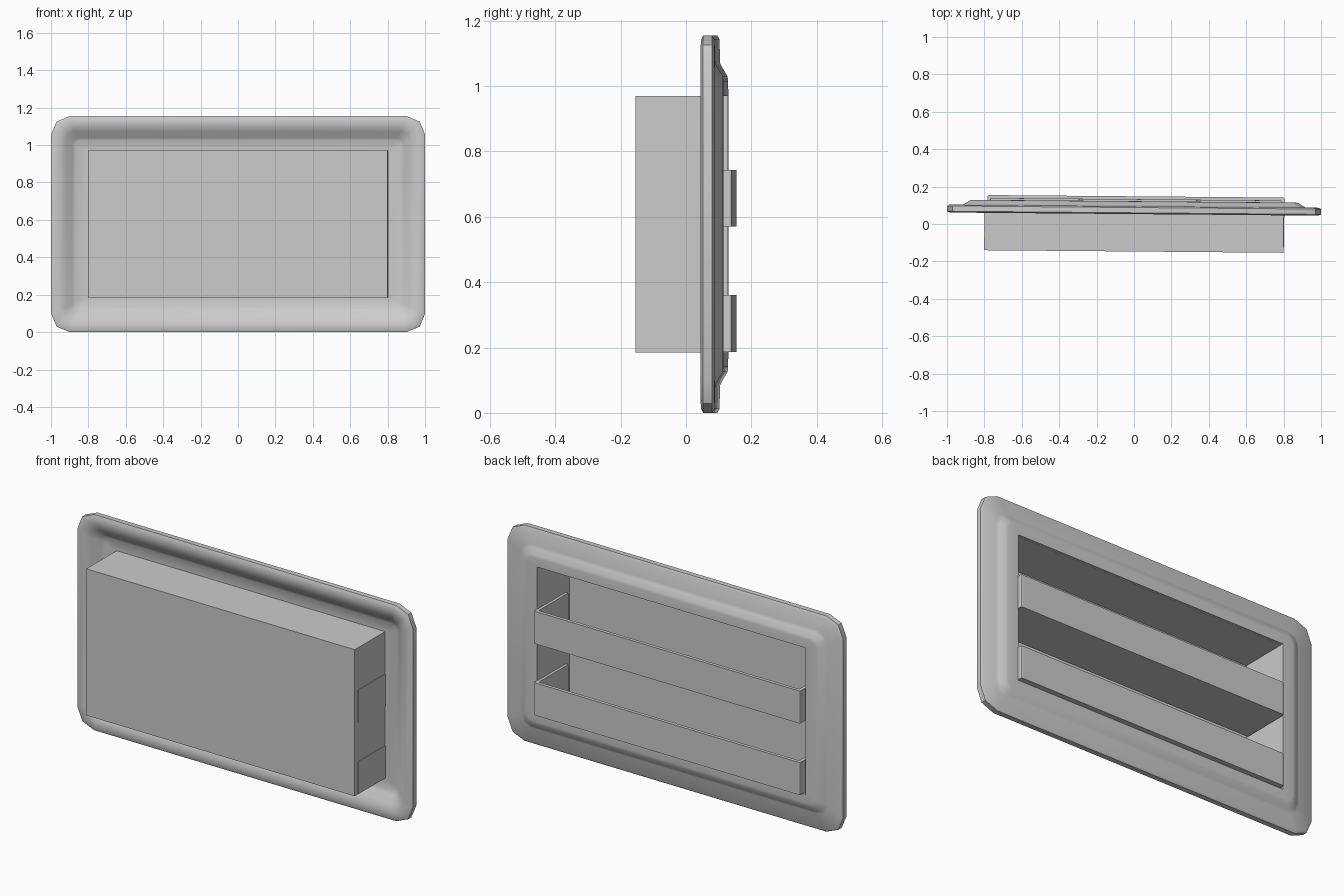
import bpy, bmesh, math
from mathutils import Matrix

if "Cube" in bpy.data.objects:
    bpy.data.objects.remove(bpy.data.objects["Cube"])

CZ = 0.5775                                  # centre height
TILT = Matrix.Rotation(-0.0085, 4, 'Z')      # slight swing of the whole door


def finish(name, bm, smooth=None):
    bmesh.ops.recalc_face_normals(bm, faces=bm.faces)
    bm.transform(TILT)
    mesh = bpy.data.meshes.new(name)
    bm.to_mesh(mesh)
    bm.free()
    ob = bpy.data.objects.new(name, mesh)
    bpy.context.collection.objects.link(ob)
    if smooth:
        bpy.ops.object.select_all(action='DESELECT')
        ob.select_set(True)
        bpy.context.view_layer.objects.active = ob
        bpy.ops.object.shade_smooth_by_angle(angle=math.radians(smooth))
    return ob


def ring(bm, hx, hz, y, r):
    """Rectangular loop with two-segment rounded corners."""
    verts = []
    for i, (sx, sz) in enumerate([(1, 1), (-1, 1), (-1, -1), (1, -1)]):
        for k in range(3):
            a = math.radians(90 * i + 45 * k)
            verts.append(bm.verts.new((sx * (hx - r) + r * math.cos(a), y,
                                       CZ + sz * (hz - r) + r * math.sin(a))))
    return verts


def open_box(bm, x0, x1, y0, y1, z0, z1, is_open, round_back=0):
    """Box with chosen sides removed."""
    bmesh.ops.create_cube(bm, size=1)
    for v in bm.verts:
        v.co = (x1 if v.co.x > 0 else x0, y1 if v.co.y > 0 else y0,
                z1 if v.co.z > 0 else z0)
    bm.normal_update()
    gone = [f for f in bm.faces if is_open(f.normal)]
    bmesh.ops.delete(bm, geom=gone, context='FACES')
    if round_back:
        edges = [e for e in bm.edges if all(abs(v.co.y - y1) < 1e-5 for v in e.verts)
                 and abs(e.verts[0].co.z - e.verts[1].co.z) > 0.01]
        bmesh.ops.bevel(bm, geom=edges, offset=round_back, segments=2,
                        profile=0.5, affect='EDGES')


# dished door frame: rings run from the front opening, round the rim, to the back opening
bm = bmesh.new()
HOLE = (0.8, 0.392)
profile = [(0.13, 0.108, 0.03), (0.115, 0.10, 0.035), (0.08, 0.07, 0.05),
           (0.05, 0.056, 0.07), (0.015, 0.053, 0.09), (0.0, 0.06, 0.1),
           (0.0, 0.088, 0.1), (0.012, 0.095, 0.095), (0.085, 0.097, 0.06),
           (0.10, 0.105, 0.055), (0.125, 0.12, 0.04), (0.14, 0.122, 0.03)]
rings = [ring(bm, *HOLE, 0.108, 0.001)]
rings += [ring(bm, 1 - d, CZ - d, y, r) for d, y, r in profile]
rings.append(ring(bm, *HOLE, 0.122, 0.001))
for a, b in zip(rings, rings[1:]):
    n = len(a)
    for i in range(n):
        bm.faces.new((a[i], a[(i + 1) % n], b[(i + 1) % n], b[i]))
finish("door_frame", bm, 40)

# deep front panel, open at the back
bm = bmesh.new()
open_box(bm, -0.8, 0.8, -0.147, 0.122, 0.185, 0.97, lambda n: n.y > 0.5)
finish("front_panel_box", bm)

# shelf bins, open on top and against the panel
for label, z in (("lower", 0.187), ("upper", 0.57)):
    bm = bmesh.new()
    open_box(bm, -0.785, 0.803, -0.118, 0.148, z, z + 0.174,
             lambda n: n.z > 0.5 or n.y < -0.5, 0.008)
    bin_ob = finish(label + "_shelf_bin", bm)
    mod = bin_ob.modifiers.new("thickness", 'SOLIDIFY')
    mod.thickness = 0.018
    mod.offset = -1
    mod.use_even_offset = True
